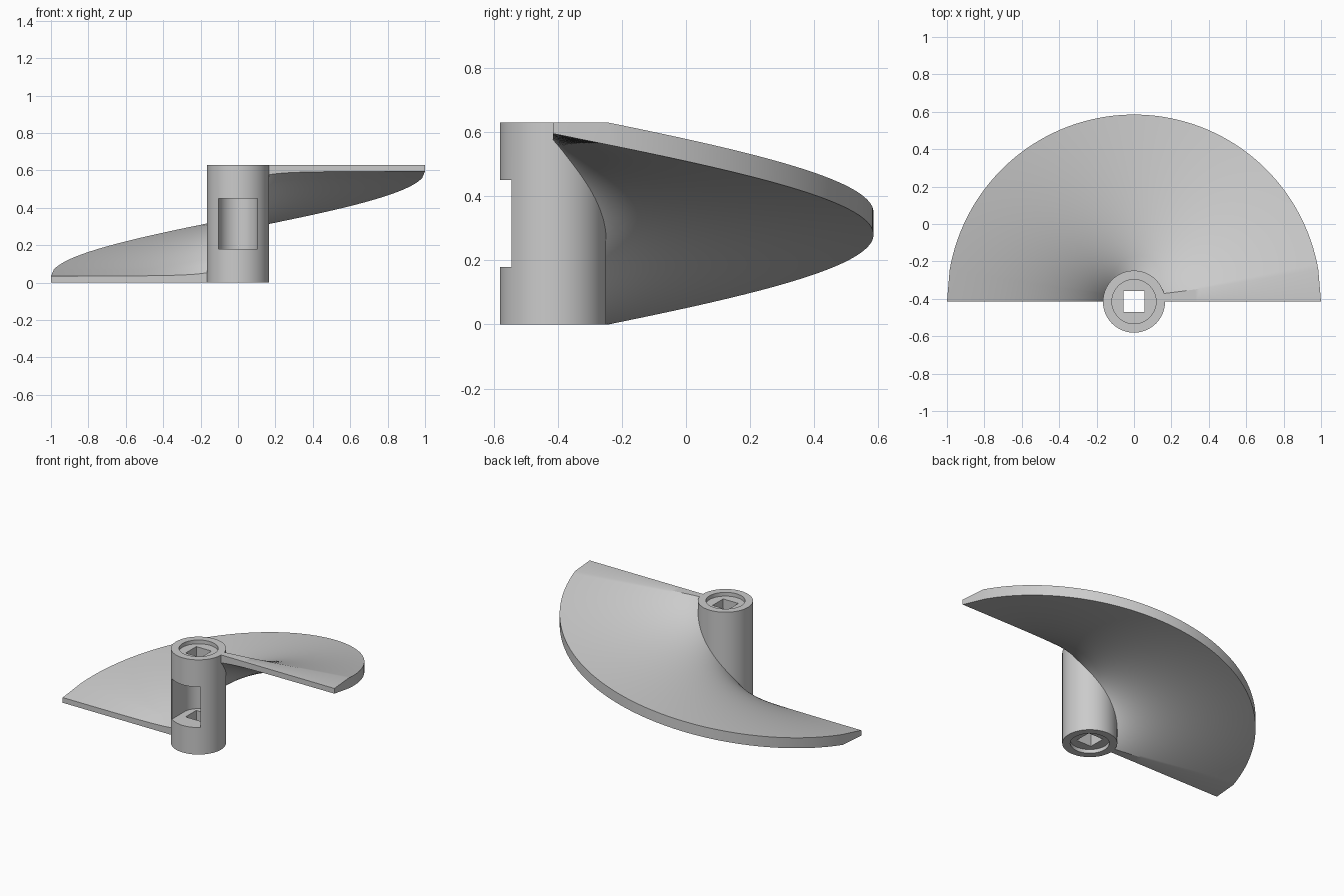
import bpy, bmesh, math

if "Cube" in bpy.data.objects:
    bpy.data.objects.remove(bpy.data.objects["Cube"])

H = 0.63            # overall height
CY = -0.415         # hub axis position in y
R_HUB, R_OUT = 0.166, 1.0
HALF_T = 0.034      # half blade thickness, measured square to the surface

grey = bpy.data.materials.new("light_grey")
grey.diffuse_color = (0.6, 0.6, 0.6, 1)
grey.use_nodes = True
grey.node_tree.nodes["Principled BSDF"].inputs["Base Color"].default_value = grey.diffuse_color


def make_object(name, bm):
    bmesh.ops.recalc_face_normals(bm, faces=bm.faces[:])
    me = bpy.data.meshes.new(name)
    bm.to_mesh(me)
    bm.free()
    me.materials.append(grey)
    ob = bpy.data.objects.new(name, me)
    bpy.context.collection.objects.link(ob)
    return ob


def prism(name, pts, z0, z1):
    """Extrude an outline (relative to the hub axis) from z0 to z1."""
    bm = bmesh.new()
    face = bm.faces.new([bm.verts.new((x, y + CY, z0)) for x, y in pts])
    ext = bmesh.ops.extrude_face_region(bm, geom=[face])
    for v in ext["geom"]:
        if isinstance(v, bmesh.types.BMVert):
            v.co.z = z1
    return make_object(name, bm)


def arc(r, a0, a1, n):
    return [(r * math.cos(a0 + (a1 - a0) * i / n),
             r * math.sin(a0 + (a1 - a0) * i / n)) for i in range(n + 1)]


def circle(r, n=96):
    return arc(r, 0, 2 * math.pi, n)[:-1]


def smooth(ob):
    bpy.ops.object.select_all(action='DESELECT')
    ob.select_set(True)
    bpy.context.view_layer.objects.active = ob
    bpy.ops.object.shade_smooth_by_angle(angle=math.radians(30))


# Hub: cylinder with square bore, shallow end recesses and a front pocket
hub = prism("hub", circle(R_HUB), 0, H)
s = 0.056
pocket = arc(0.104, 0, math.pi, 32) + [(-0.104, -0.3), (0.104, -0.3)]
cutters = [
    prism("pocket_cutter", pocket, 0.18, 0.45),
    prism("bottom_recess_cutter", circle(0.118), -0.1, 0.025),
    prism("top_recess_cutter", circle(0.118), H - 0.025, H + 0.1),
    prism("bore_cutter", [(-s, -s), (s, -s), (s, s), (-s, s)], -0.2, H + 0.2),
]
for c in cutters:
    c.hide_render = True
    m = hub.modifiers.new(c.name, 'BOOLEAN')
    m.operation, m.solver, m.object = 'DIFFERENCE', 'EXACT', c
bpy.context.view_layer.update()
cut = bpy.data.meshes.new_from_object(
    hub.evaluated_get(bpy.context.evaluated_depsgraph_get()))
hub.modifiers.clear()
hub.data = cut
for c in cutters:
    bpy.data.objects.remove(c)
smooth(hub)

# Blade: half-turn helical sheet, trimmed flat at the bottom and top
N_R, N_A = 32, 96
bm = bmesh.new()
top, bottom = [], []
for i in range(N_R + 1):
    r = 0.14 + (R_OUT - 0.14) * (i / N_R) ** 1.4
    half = HALF_T * math.sqrt(1 + (H / math.pi / r) ** 2)
    trim = half / H * math.pi          # angle where the flat trim ends
    angles = [0] + [trim + (math.pi - 2 * trim) * k / N_A
                    for k in range(N_A + 1)] + [math.pi]
    rows = [], []
    for a in angles:
        mid = H * (1 - a / math.pi)
        x, y = r * math.cos(a), CY + r * math.sin(a)
        rows[0].append(bm.verts.new((x, y, min(H, mid + half))))
        rows[1].append(bm.verts.new((x, y, max(0, mid - half))))
    top.append(rows[0])
    bottom.append(rows[1])
last = N_A + 2
for g in (top, bottom):
    for i in range(N_R):
        for k in range(last):
            bm.faces.new((g[i][k], g[i + 1][k], g[i + 1][k + 1], g[i][k + 1]))
for i in (0, N_R):                      # inner and outer rims
    for k in range(last):
        bm.faces.new((top[i][k], top[i][k + 1], bottom[i][k + 1], bottom[i][k]))
for k in (0, last):                     # straight ends
    for i in range(N_R):
        bm.faces.new((top[i][k], top[i + 1][k], bottom[i + 1][k], bottom[i][k]))
blade = make_object("helical_blade", bm)
smooth(blade)
